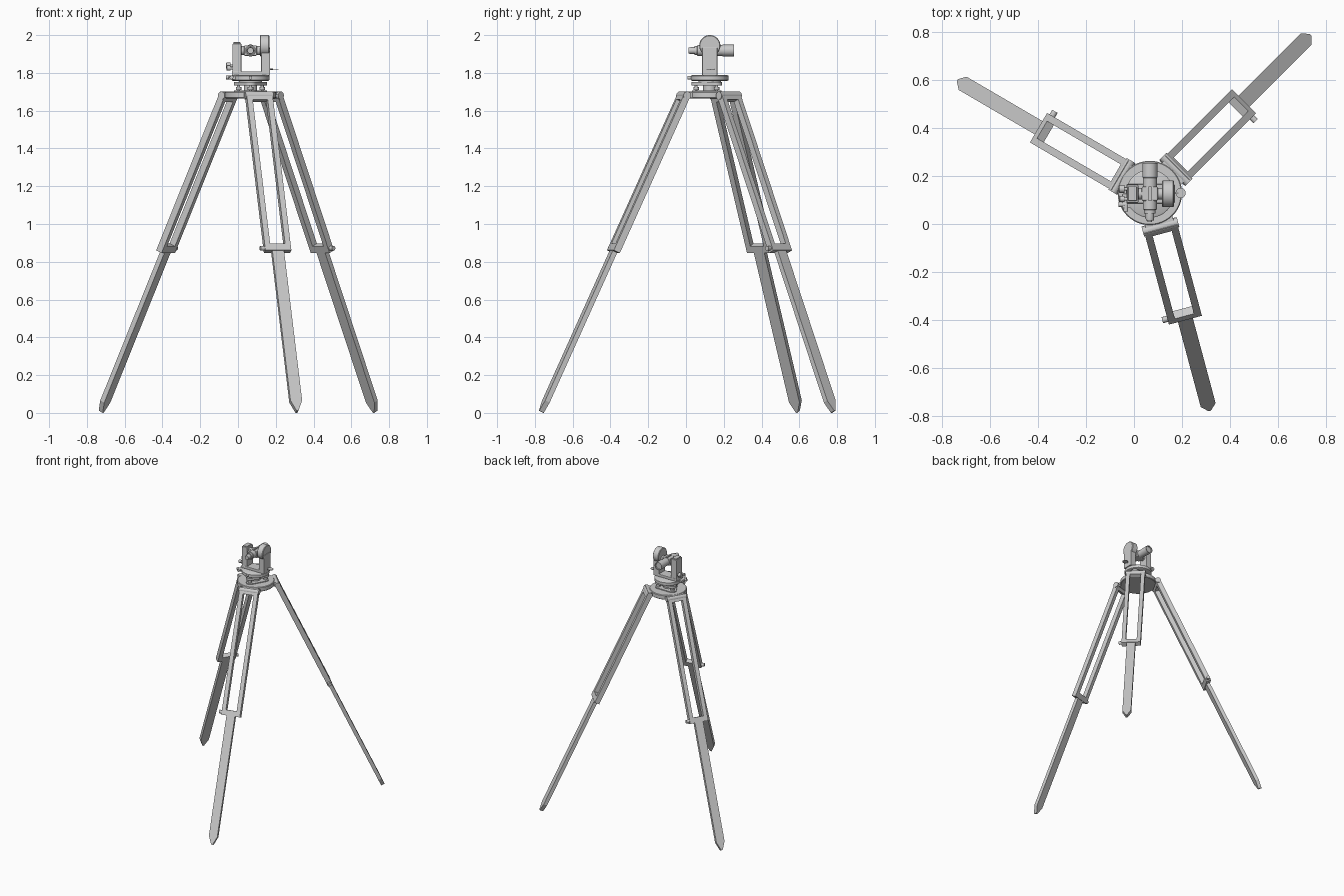
import bpy, bmesh, math
from mathutils import Matrix, Vector

if "Cube" in bpy.data.objects:
    bpy.data.objects.remove(bpy.data.objects["Cube"])

CX, CY = 0.066, 0.126          # vertical axis of the instrument


def finish(name, bm, mat=Matrix(), smooth=False):
    bmesh.ops.recalc_face_normals(bm, faces=bm.faces)
    me = bpy.data.meshes.new(name)
    bm.to_mesh(me)
    bm.free()
    me.transform(mat)
    ob = bpy.data.objects.new(name, me)
    bpy.context.collection.objects.link(ob)
    if smooth:
        bpy.ops.object.select_all(action='DESELECT')
        ob.select_set(True)
        bpy.context.view_layer.objects.active = ob
        bpy.ops.object.shade_smooth_by_angle(angle=math.radians(35))
    return ob


def box(name, lo, hi, mat=Matrix(), bevel=0.0):
    lo, hi = Vector(lo), Vector(hi)
    bm = bmesh.new()
    bmesh.ops.create_cube(bm, size=1)
    for v in bm.verts:
        v.co = (lo + hi) / 2 + v.co * (hi - lo)
    if bevel:
        bmesh.ops.bevel(bm, geom=bm.edges[:], offset=bevel, segments=2, affect='EDGES', profile=0.5)
    return finish(name, bm, mat)


def lathe(name, base, axis, profile, mat=Matrix(), n=32):
    """Turned part: profile is (distance along axis, radius)."""
    rot = Vector((0, 0, 1)).rotation_difference(Vector(axis)).to_matrix().to_4x4()
    bm = bmesh.new()
    rings = [[bm.verts.new((r * math.cos(2 * math.pi * i / n), r * math.sin(2 * math.pi * i / n), h))
              for i in range(n)] for h, r in profile]
    for a, b in zip(rings, rings[1:]):
        for i in range(n):
            bm.faces.new((a[i], a[(i + 1) % n], b[(i + 1) % n], b[i]))
    bm.faces.new(rings[0])
    bm.faces.new(rings[-1])
    return finish(name, bm, mat @ Matrix.Translation(base) @ rot, True)


def rod(name, base, axis, length, r, mat=Matrix(), n=32):
    return lathe(name, base, axis, [(0, r), (length, r)], mat, n)


def prism(name, pts, depth, mat=Matrix(), smooth=False):
    """Outline in x/z, extruded symmetrically along y."""
    bm = bmesh.new()
    f = bm.faces.new([bm.verts.new((x, -depth / 2, z)) for x, z in pts])
    ext = bmesh.ops.extrude_face_region(bm, geom=[f])['geom']
    bmesh.ops.translate(bm, vec=(0, depth, 0), verts=[v for v in ext if isinstance(v, bmesh.types.BMVert)])
    return finish(name, bm, mat, smooth)


# Tripod legs: local x across the leg, y along its face normal, z up the leg
TILT = math.radians(25)
HINGE_R, HINGE_Z = 0.143, 1.680
LEG = (HINGE_Z - 0.006) / math.cos(TILT)
W, RAIL, T = 0.071, 0.030, 0.036
BOT, BAR = -0.912, 0.04
for tag, deg in (("front", -75), ("right", 45), ("left", 149.7)):
    spin = (Matrix.Translation((CX + 0.007, CY, HINGE_Z)) @ Matrix.Rotation(math.radians(deg + 90), 4, 'Z')
            @ Matrix.Translation((0, -HINGE_R, 0)))
    m = spin @ Matrix.Rotation(-TILT, 4, 'X')
    for s, side in ((-1, "a"), (1, "b")):
        xs = sorted((s * W, s * (W - RAIL)))
        box(f"{tag}_leg_rail_{side}", (xs[0], -T / 2, BOT + BAR), (xs[1], T / 2, 0.014), m)
    box(f"{tag}_leg_top_bar", (-W + RAIL, -T / 2, -0.03), (W - RAIL, T / 2, 0.014), m)
    box(f"{tag}_leg_clamp_bar", (-W, -T / 2, BOT), (W, T / 2, BOT + BAR), m)
    rod(f"{tag}_leg_clamp_knob", (-W, 0, BOT + 0.02), (-1, 0, 0), 0.022, 0.013, m, 20)
    rod(f"{tag}_leg_hinge", (-0.076, 0, 0), (1, 0, 0), 0.152, 0.021, m)
    box(f"{tag}_hinge_lug", (-0.06, 0, -0.013), (0.06, 0.07, 0.018), spin)
    h = 0.032
    prism(f"{tag}_lower_leg", [(-h, BOT), (-h, -LEG + 0.06), (-0.005, -LEG), (0.005, -LEG),
                               (h, -LEG + 0.06), (h, BOT)], 0.027, m)

# Tripod head
lathe("tripod_head", (CX, CY + 0.003, 1.665), (0, 0, 1),
      [(0, 0.13), (0.004, 0.134), (0.032, 0.134), (0.036, 0.13)], n=48)

# Levelling base: rounded triangular plates on three foot screws
O = Matrix.Translation((CX, CY, 0))


def tri_plate(name, z, thick, reach, r):
    pts = []
    for k in range(3):
        a0 = math.radians(-30 + 120 * k)
        for j in range(9):
            a = a0 + math.radians(-60 + 15 * j)
            pts.append((reach * math.cos(a0) + r * math.cos(a), reach * math.sin(a0) + r * math.sin(a)))
    up = Matrix.Translation((CX, CY, z + thick / 2)) @ Matrix.Rotation(math.pi / 2, 4, 'X')
    return prism(name, pts, thick, up, True)


tri_plate("levelling_base_lower", 1.701, 0.006, 0.065, 0.03)
tri_plate("levelling_base_upper", 1.733, 0.018, 0.065, 0.032)
for k in range(3):
    a = math.radians(30 + 120 * k)   # the plates are turned over, so corners sit at +30
    lathe(f"foot_screw_{k + 1}", (0.072 * math.cos(a), 0.072 * math.sin(a), 1.70), (0, 0, 1),
          [(0, 0.007), (0.01, 0.007), (0.01, 0.015), (0.024, 0.015), (0.024, 0.008), (0.036, 0.008)], O, 20)
lathe("base_neck", (0, 0, 1.706), (0, 0, 1), [(0, 0.035), (0.03, 0.035), (0.045, 0.06), (0.056, 0.06)], O)

# Horizontal circle and the yoke above it
lathe("horizontal_circle", (0, 0, 1.758), (0, 0, 1),
      [(0, 0.094), (0.004, 0.1), (0.026, 0.1), (0.03, 0.094)], O, 48)
box("yoke_base", (-0.098, -0.04, 1.786), (0.104, 0.04, 1.808), O, 0.004)
box("left_standard", (-0.096, -0.038, 1.80), (-0.048, 0.038, 1.955), O, 0.004)
box("left_standard_cap", (-0.09, -0.03, 1.953), (-0.054, 0.03, 1.963), O, 0.003)
box("right_standard", (0.056, -0.04, 1.80), (0.104, 0.04, 1.935), O, 0.004)
lathe("vertical_circle_housing", (0.05, 0, 1.944), (1, 0, 0),
      [(0, 0.052), (0.004, 0.056), (0.046, 0.056), (0.05, 0.052)], O, 48)

# Telescope along y on its cross axle
Z = 1.918
rod("cross_axle", (-0.05, 0, Z), (1, 0, 0), 0.11, 0.024, O)
lathe("telescope", (0, -0.112, Z), (0, 1, 0),
      [(0, 0.016), (0.012, 0.018), (0.03, 0.018), (0.03, 0.024), (0.045, 0.024), (0.047, 0.029),
       (0.178, 0.029), (0.180, 0.031), (0.24, 0.031), (0.24, 0.025), (0.232, 0.024)], O)
box("telescope_body", (-0.034, -0.03, Z - 0.028), (0.034, 0.03, Z + 0.028), O, 0.006)
box("sighting_rib", (-0.006, -0.03, Z + 0.026), (0.006, 0.03, Z + 0.036), O)

# Adjusting knobs on the left side
for name, y, z, x0, length, r in (("tangent_knob_upper", 0.02, 1.838, -0.094, 0.036, 0.016),
                                  ("tangent_knob_lower", -0.022, 1.825, -0.094, 0.034, 0.013)):
    lathe(name, (x0, y, z), (-1, 0, 0),
          [(0, 0.007), (0.012, 0.007), (0.012, r), (length - 0.003, r), (length, r - 0.003)], O, 20)
box("clamp_bracket", (-0.115, -0.06, 1.764), (-0.07, 0.0, 1.784), O, 0.003)
rod("clamp_screw_side", (-0.1, -0.045, 1.776), (-1, 0, 0), 0.03, 0.010, O, 20)
rod("clamp_screw_front", (-0.1, -0.045, 1.776), (0, -1, 0), 0.03, 0.010, O, 20)
rod("front_stop_screw", (0, -0.095, 1.774), (0, -1, 0), 0.022, 0.009, O, 20)

# Thin reflector disc on the right side
rod("reflector_arm", (0.1, 0.003, 1.819), (1, 0, 0), 0.02, 0.003, O, 12)
rod("reflector_disc", (0.128, 0.003, 1.817), (0, 0, 1), 0.004, 0.021, O)
